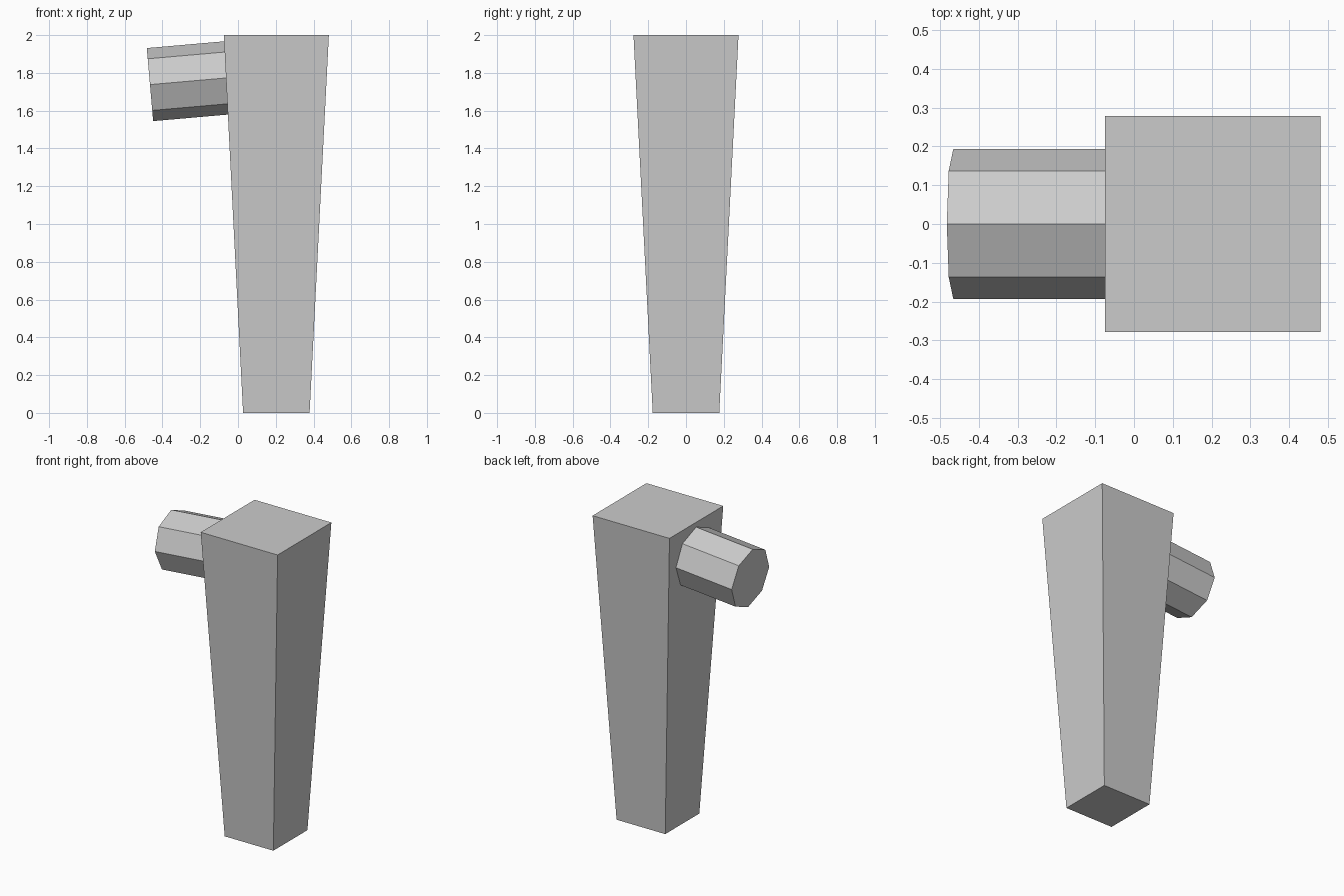
import bpy, bmesh
from math import radians, sqrt
from mathutils import Matrix, Vector

if "Cube" in bpy.data.objects:
    bpy.data.objects.remove(bpy.data.objects["Cube"])


def cone_part(name, sides, r_bottom, r_top, length, matrix):
    """Capped cone running from its local origin up along local z."""
    bm = bmesh.new()
    bmesh.ops.create_cone(bm, cap_ends=True, segments=sides,
                          radius1=r_bottom, radius2=r_top, depth=length)
    bmesh.ops.translate(bm, verts=bm.verts, vec=(0, 0, length / 2))
    bmesh.ops.transform(bm, verts=bm.verts, matrix=matrix)
    bmesh.ops.recalc_face_normals(bm, faces=bm.faces)
    mesh = bpy.data.meshes.new(name)
    bm.to_mesh(mesh)
    bm.free()
    obj = bpy.data.objects.new(name, mesh)
    bpy.context.collection.objects.link(obj)
    return obj


# Square post, wider at the top
cone_part("tapered_post", 4, 0.176 * sqrt(2), 0.278 * sqrt(2), 2.0,
          Matrix.Translation((0.203, 0, 0)) @ Matrix.Rotation(radians(45), 4, 'Z'))

# Eight-sided peg, slightly drooping, its inner end sunk into the post
cone_part("side_peg", 8, 0.194, 0.194, 0.46,
          Matrix.Translation((-0.466, 0, 1.738)) @ Matrix.Rotation(radians(85), 4, 'Y'))
